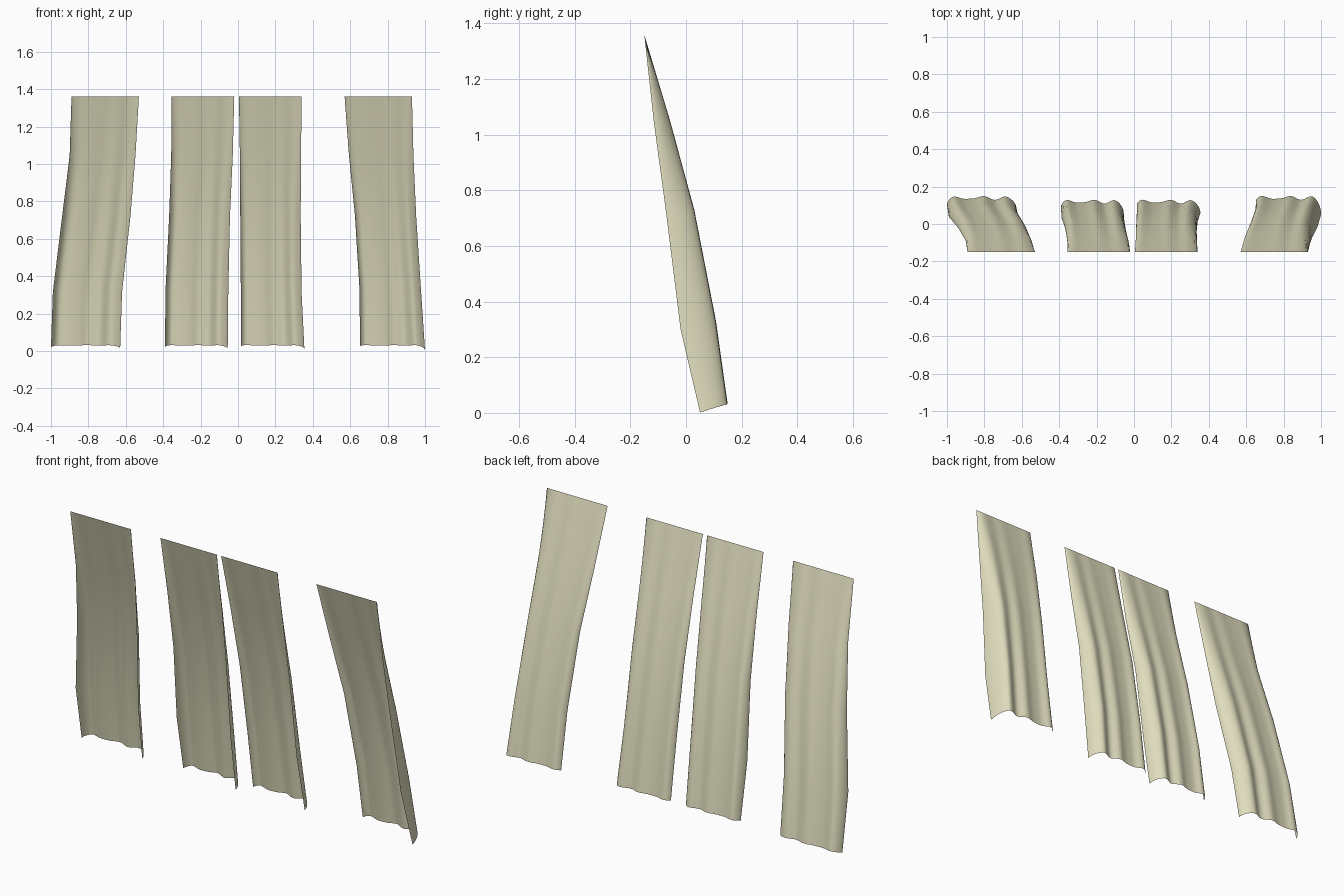
import bpy
import math

cube = bpy.data.objects.get("Cube")
if cube:
    bpy.data.objects.remove(cube, do_unlink=True)

# Undyed cloth colour
cloth = bpy.data.materials.new("beige_cloth")
cloth.use_nodes = True
colour = (0.74, 0.72, 0.51, 1)
cloth.diffuse_color = colour
bsdf = cloth.node_tree.nodes["Principled BSDF"]
bsdf.inputs["Base Color"].default_value = colour
bsdf.inputs["Roughness"].default_value = 0.9

# Shared hanging profile, top row to bottom row
HEIGHT = (1.36, 1.05, 0.73, 0.33, 0.03)
DEPTH = (-0.15, -0.06, 0.025, 0.1, 0.14)
RIPPLE = (0, 0.3, 0.5, 0.8, 1)      # how strong the folds are
COLUMNS = 48


def roll(distance, width):
    """Rounded forward roll near a side edge, from 0 inside to 1 at the edge."""
    t = max(0, 1 - distance / width)
    return 1 - math.sqrt(max(0, 1 - t * t))


def cloth_strip(name, left, right, curl_left, curl_right, width_left, width_right, lean):
    """Hanging strip; edges and curl depths per row, widths as a share of the strip."""
    verts, faces = [], []
    for row, z in enumerate(HEIGHT):
        for col in range(COLUMNS + 1):
            # Columns gather towards the rolled edges
            u = 0.5 - 0.5 * math.cos(math.pi * col / COLUMNS)
            x = left[row] + (right[row] - left[row]) * u
            forward = (curl_left[row] * roll(u, width_left)
                       + curl_right[row] * roll(1 - u, width_right))
            fold = RIPPLE[row] * (0.008 * math.cos(math.tau * (u - 0.5) / 0.39)
                                  + 0.003 * math.sin(math.tau * u * 4))
            y = DEPTH[row] - lean * RIPPLE[row] - forward + fold
            # The hem stays square to the slope of the cloth
            drop = 0.32 * RIPPLE[row] * (forward - fold * 0.5)
            verts.append((x, y, z - drop))
    stride = COLUMNS + 1
    for row in range(len(HEIGHT) - 1):
        for col in range(COLUMNS):
            a = row * stride + col
            faces.append((a, a + stride, a + stride + 1, a + 1))
    mesh = bpy.data.meshes.new(name)
    mesh.from_pydata(verts, [], faces)
    mesh.materials.append(cloth)
    mesh.shade_smooth()
    strip = bpy.data.objects.new(name, mesh)
    bpy.context.collection.objects.link(strip)


# Outer strips splay sideways, inner strips hang close together
slight_curl = (0, 0.01, 0.018, 0.022, 0.012)
inner_curl = (0, 0.033, 0.054, 0.072, 0.06)
cloth_strip("right_outer_strip", (-0.89, -0.9, -0.94, -0.99, -1.0),
            (-0.53, -0.548, -0.575, -0.62, -0.63),
            (0, 0.028, 0.045, 0.06, 0.035), (0, 0.03, 0.06, 0.06, 0.05), 0.18, 0.2, 0)
cloth_strip("right_inner_strip", (-0.355, -0.357, -0.368, -0.388, -0.39),
            (-0.02, -0.028, -0.043, -0.052, -0.055),
            (0, 0.022, 0.036, 0.048, 0.025), inner_curl, 0.14, 0.18, 0.02)
cloth_strip("left_inner_strip", (0.005, 0.01, 0.012, 0.015, 0.015),
            (0.34, 0.337, 0.335, 0.34, 0.355),
            slight_curl, inner_curl, 0.1, 0.18, 0.02)
cloth_strip("left_outer_strip", (0.57, 0.593, 0.625, 0.65, 0.652),
            (0.93, 0.938, 0.953, 0.98, 1.0),
            slight_curl, (0, 0.055, 0.095, 0.118, 0.088), 0.1, 0.16, 0)
